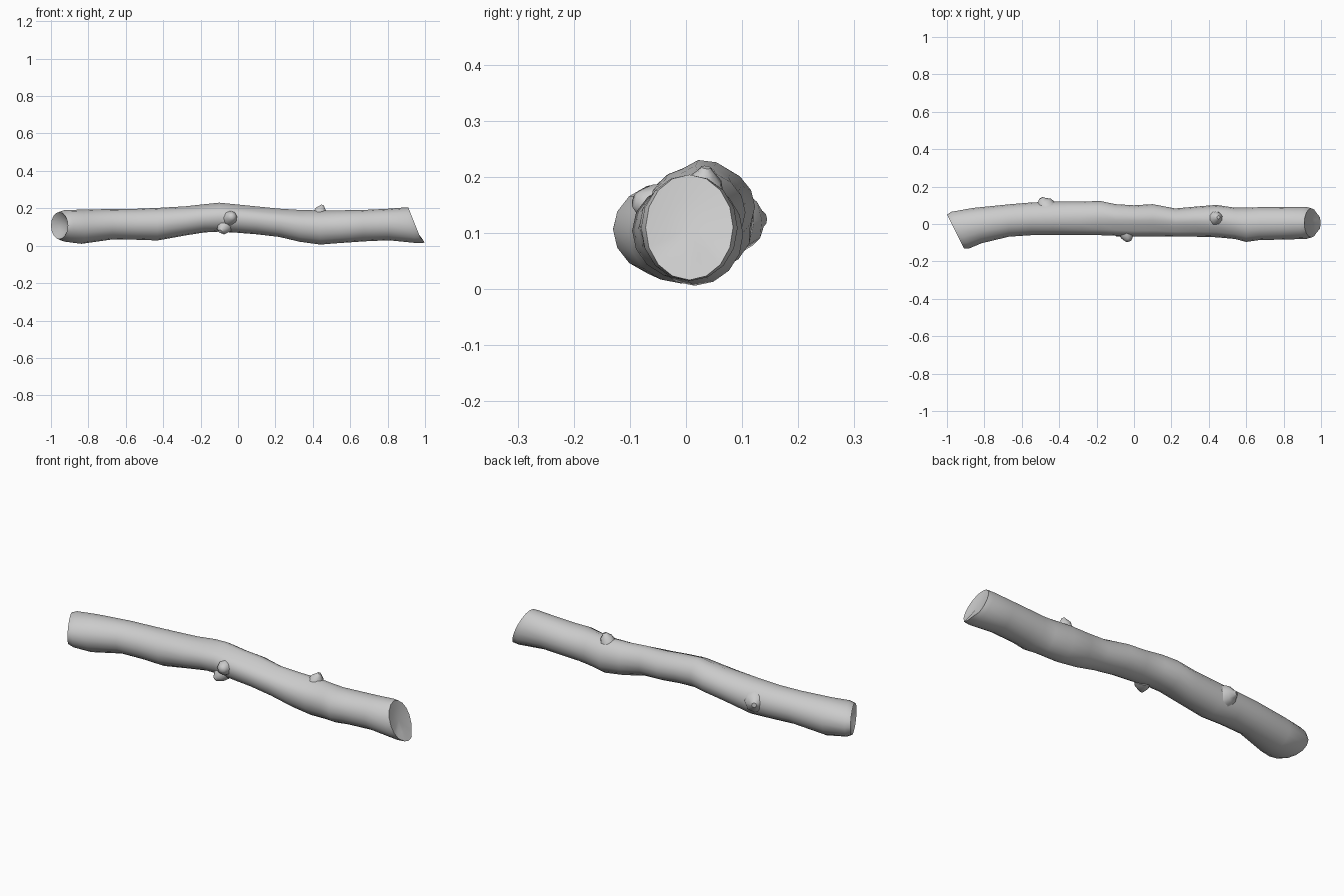
import bpy, bmesh, math
from mathutils import Vector

if "Cube" in bpy.data.objects:
    bpy.data.objects.remove(bpy.data.objects["Cube"])

N = 16
# x, ymin, ymax, zmin, zmax along the log
RINGS = [
    (-.955, -.130, .050, .035, .180), (-.925, -.130, .065, .022, .190),
    (-.83, -.103, .086, .010, .193), (-.67, -.068, .105, .034, .196),
    (-.55, -.060, .115, .032, .197), (-.43, -.060, .120, .028, .202),
    (-.28, -.060, .120, .055, .211), (-.18, -.060, .123, .071, .223),
    (-.10, -.062, .106, .075, .232), (0, -.066, .100, .069, .222),
    (.10, -.066, .106, .061, .212), (.22, -.067, .083, .047, .200),
    (.33, -.068, .093, .021, .193), (.44, -.071, .102, .006, .190),
    (.54, -.080, .087, .014, .190), (.60, -.096, .087, .018, .190),
    (.67, -.086, .090, .023, .191), (.80, -.083, .091, .029, .197),
    (.92, -.080, .092, .014, .204), (.948, -.072, .084, .016, .204),
]


def fade(x, a, b):
    return max(0, min(1, (x - a) / (b - a)))


def build_log():
    bm = bmesh.new()
    loops = []
    for x, y0, y1, z0, z1 in RINGS:
        yc, zc = (y0 + y1) / 2, (z0 + z1) / 2
        ry, rz = (y1 - y0) / 2, (z1 - z0) / 2
        left, right = fade(-x, .75, .92), fade(x, .78, .93)
        # long bark groove along the upper front side
        g = .16 * fade(x, -.32, -.1) * fade(-x, -.65, -.3)
        loop = []
        for i in range(N):
            a = 2 * math.pi * i / N
            k = 1 - g * math.exp(-((a - math.radians(118)) / .36) ** 2)
            y, z = yc + ry * k * math.cos(a), zc + rz * k * math.sin(a)
            # slanted saw cuts at both ends
            px = x - .5 * left * (y + .04) - .4 * right * (z - .11)
            if right == 1 and i in (11, 12, 13):
                px += .012
            loop.append(bm.verts.new((px, y, z)))
        loops.append(loop)
    for a, b in zip(loops, loops[1:]):
        for i in range(N):
            bm.faces.new((a[i], a[(i + 1) % N], b[(i + 1) % N], b[i]))
    # hollowed end faces
    for loop, depth in ((loops[0], .035), (loops[-1], -.012)):
        c = sum((v.co for v in loop), Vector()) / N
        inner = [bm.verts.new(c + (v.co - c) * .55 + Vector((depth * .7, 0, 0))) for v in loop]
        for i in range(N):
            j = (i + 1) % N
            bm.faces.new((loop[i], loop[j], inner[j], inner[i]))
        mid = bm.verts.new(c + Vector((depth, 0, 0)))
        for i in range(N):
            bm.faces.new((inner[i], inner[(i + 1) % N], mid))
    return finish(bm, "log")


def finish(bm, name, angle=50):
    bmesh.ops.recalc_face_normals(bm, faces=bm.faces)
    me = bpy.data.meshes.new(name)
    bm.to_mesh(me)
    bm.free()
    ob = bpy.data.objects.new(name, me)
    bpy.context.collection.objects.link(ob)
    bpy.ops.object.select_all(action='DESELECT')
    ob.select_set(True)
    bpy.context.view_layer.objects.active = ob
    bpy.ops.object.shade_smooth_by_angle(angle=math.radians(angle))
    return ob


def stub(name, base, tip, r0, r1):
    """Broken twig: flared foot tapering to a blunt tip."""
    base, tip = Vector(base), Vector(tip)
    q = (tip - base).to_track_quat('Z', 'Y')
    bm = bmesh.new()
    loops = []
    for t, r in ((0, r0), (.55, r0 * .65 + r1 * .35), (.85, r1), (1, r1 * .6)):
        c = base.lerp(tip, t)
        loops.append([bm.verts.new(c + q @ Vector((r * math.cos(k * math.pi / 4),
                     r * math.sin(k * math.pi / 4), 0))) for k in range(8)])
    for a, b in zip(loops, loops[1:]):
        for i in range(8):
            bm.faces.new((a[i], a[(i + 1) % 8], b[(i + 1) % 8], b[i]))
    bm.faces.new(loops[0])
    bm.faces.new(loops[-1])
    return finish(bm, name)


build_log()
# twig stubs and knots
stub("top_twig_stub", (.435, .03, .165), (.452, .036, .217), .04, .015)
stub("front_twig_stub", (-.045, -.035, .145), (-.028, -.092, .158), .042, .022)
stub("lower_front_knot", (-.07, -.02, .105), (-.095, -.06, .076), .042, .018)
stub("back_knot", (-.47, .085, .12), (-.497, .139, .126), .06, .02)
